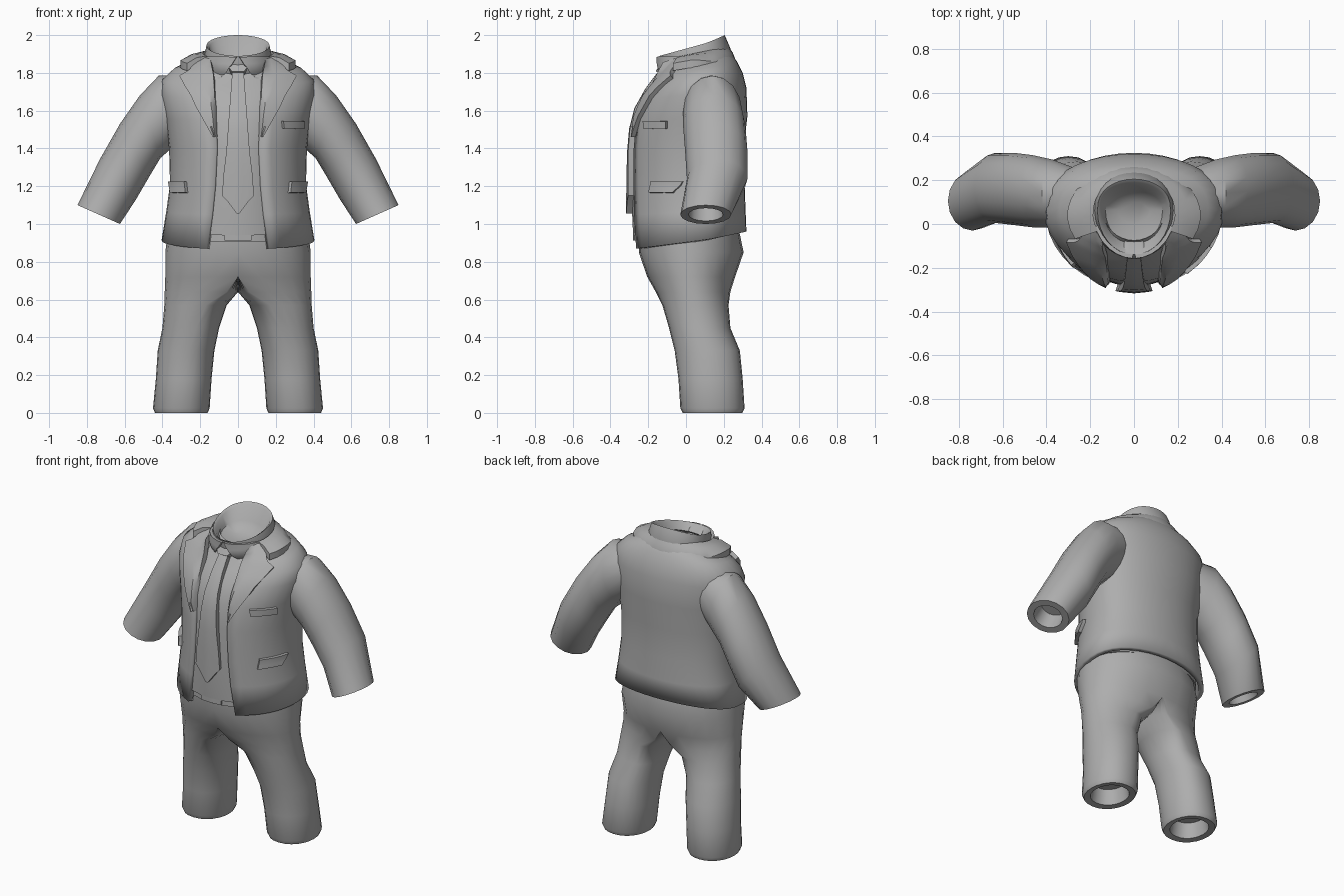
import bpy, bmesh, math
from mathutils import Vector
from mathutils.bvhtree import BVHTree

cube = bpy.data.objects.get("Cube")
if cube:
    bpy.data.objects.remove(cube, do_unlink=True)

GREY = (0.42, 0.42, 0.42, 1)
cloth = bpy.data.materials.new("grey cloth")
cloth.use_nodes = True
cloth.diffuse_color = GREY
shader = next(n for n in cloth.node_tree.nodes if n.type == 'BSDF_PRINCIPLED')
shader.inputs["Base Color"].default_value = GREY
shader.inputs["Roughness"].default_value = 0.8


def lerp(a, b, f):
    return a + (b - a) * f


def loft(name, rings, closed=False, caps="", mirror=True, thick=0):
    """Skin the left half through rings of points, then mirror it across x = 0."""
    bm = bmesh.new()
    rows = [[bm.verts.new(p) for p in ring] for ring in rings]
    count = len(rows[0])
    for low, high in zip(rows, rows[1:]):
        for i in range(count if closed else count - 1):
            j = (i + 1) % count
            bm.faces.new((low[i], low[j], high[j], high[i]))
    if "start" in caps:
        bm.faces.new(rows[0])
    if "end" in caps:
        bm.faces.new(rows[-1])
    if mirror:
        inner = [f for f in bm.faces if all(abs(v.co.x) < 1e-4 for v in f.verts)]
        bmesh.ops.delete(bm, geom=inner, context='FACES')
    bmesh.ops.remove_doubles(bm, verts=bm.verts, dist=1e-5)
    bmesh.ops.recalc_face_normals(bm, faces=bm.faces)
    # make open shells face outward
    middle = sum((v.co for v in bm.verts), Vector()) / len(bm.verts)
    if not closed:
        middle.x = 0
        facing = sum(f.normal.dot(f.calc_center_median() - middle) * f.calc_area() for f in bm.faces)
        if facing < 0:
            bmesh.ops.reverse_faces(bm, faces=bm.faces)
    bm.normal_update()
    tree = BVHTree.FromBMesh(bm)
    mesh = bpy.data.meshes.new(name)
    bm.to_mesh(mesh)
    bm.free()
    mesh.materials.append(cloth)
    obj = bpy.data.objects.new(name, mesh)
    bpy.context.collection.objects.link(obj)
    bpy.ops.object.select_all(action='DESELECT')
    obj.select_set(True)
    bpy.context.view_layer.objects.active = obj
    bpy.ops.object.shade_smooth_by_angle(angle=math.radians(42))
    if mirror:
        mod = obj.modifiers.new("mirror", 'MIRROR')
        mod.use_clip = True
    if thick:
        mod = obj.modifiers.new("thickness", 'SOLIDIFY')
        mod.thickness = thick
        mod.offset = -1
    return tree


def body_ring(zf, zb, rx, yf, yb, gap=0, steps=16, yc=0.06):
    """Half a body section, from the front edge round to the middle of the back."""
    start = math.asin(gap / rx)
    points = []
    for i in range(steps + 1):
        t = lerp(start, math.pi, i / steps)
        c = math.cos(t)
        y = yc - (yc - yf) * c if c > 0 else yc + (yb - yc) * abs(c) ** 0.8
        points.append((rx * math.sin(t), y, lerp(zf, zb, (1 - c) / 2)))
    return points


def plate(name, target, outline, thick=0.02, mirror=True, cols=5, sub=3):
    """A cloth panel lying on the target; outline rows are (z, x from, x to)."""
    rows = []
    for a, b in zip(outline, outline[1:]):
        rows += [[lerp(p, q, k / sub) for p, q in zip(a, b)] for k in range(sub)]
    rows.append(outline[-1])
    rings = []
    for z, xa, xb in rows:
        front, back = [], []
        for i in range(cols + 1):
            x = lerp(xa, xb, i / cols)
            ray_x = max(x, 0.003)
            hit, normal, _, _ = target.ray_cast(Vector((ray_x, -1, z)), Vector((0, 1, 0)))
            if hit is None or hit.y > 0.1:
                hit, normal, _, _ = target.find_nearest(Vector((ray_x, -0.15, z)))
            if normal.y > 0:
                normal = -normal
            p = Vector((x, hit.y, z))
            shift = Vector((0 if x < 0.004 else normal.x, normal.y, normal.z))
            front.append(p + shift * thick)
            back.append(p - shift * 0.01)
        rings.append(front + back[::-1])
    return loft(name, rings, closed=True, caps="start end", mirror=mirror)


# Jacket, open at the front: z front, z back, half width, y front, y back, gap
JACKET = [
    (.865, .96, .405, -.295, .32, .165),
    (1.05, 1.08, .38, -.30, .315, .14),
    (1.2, 1.22, .36, -.30, .31, .125),
    (1.4, 1.4, .365, -.295, .305, .115),
    (1.55, 1.57, .385, -.28, .325, .12),
    (1.66, 1.72, .41, -.235, .32, .13),
    (1.73, 1.80, .40, -.18, .30, .135),
    (1.78, 1.86, .34, -.14, .27, .14),
    (1.83, 1.90, .24, -.11, .24, .14),
    (1.86, 1.92, .17, -.09, .2, .13),
]
jacket = loft("jacket", [body_ring(*r) for r in JACKET], thick=0.03)

# Shirt, a slightly smaller closed body
shirt = loft("shirt", [body_ring(max(zf, .94), max(zb, .97), rx - .03, yf + .015, yb - .03)
                       for zf, zb, rx, yf, yb, _ in JACKET])

# Shirt collar band with a hollow neck
NECK = [
    (1.78, 1.88, .18, -.11, .23),
    (1.82, 1.93, .182, -.14, .235),
    (1.89, 2.0, .167, -.14, .205),
    (1.88, 1.99, .152, -.125, .19),
    (1.84, 1.90, .13, -.09, .15),
    (1.83, 1.85, .07, 0, .1),
]
neck = loft("neck_band", [body_ring(*r) for r in NECK], caps="end")
plate("shirt_collar", neck, [(1.78, .085, .10), (1.83, .04, .145), (1.885, .005, .165)], 0.018)

# Necktie and knot
plate("tie", shirt, [(1.055, 0, .004), (1.15, 0, .075), (1.5, 0, .05), (1.8, 0, .028)], 0.032)
plate("tie_knot", shirt, [(1.785, 0, .03), (1.81, 0, .05), (1.865, 0, .04)], 0.045)

# Lapels and pocket flaps
plate("lapel", jacket, [(1.46, .11, .125), (1.62, .115, .215), (1.77, .125, .30),
                        (1.80, .13, .25), (1.86, .14, .2)], 0.024)
plate("hip_pocket_flap", jacket, [(1.165, .265, .343), (1.225, .272, .352)])
plate("breast_pocket", jacket, [(1.505, .235, .335), (1.545, .23, .338)], mirror=False)

# Folded jacket collar round the back of the neck
collar = []
for i in range(11):
    t = math.radians(lerp(62, 180, i / 10))
    s, c = math.sin(t), math.cos(t)
    top = Vector((.187 * s, .05 - .175 * c, 1.905 - .035 * c))
    rim = Vector((.305 * s, .04 - .23 * c, 1.87 + .04 * min(-c, 0) - .02 * max(-c, 0)))
    mid = top.lerp(rim, 0.5) + Vector((0, 0, .012))
    drop = Vector((0, 0, -.04))
    collar.append([top, mid, rim, rim + drop, top + drop])
loft("jacket_collar", collar, closed=True, caps="start")

# Sleeves: inner x, z, outer x, z, y centre, y radius
SLEEVE = [
    (.25, 1.5, .26, 1.79, .13, .12),
    (.33, 1.42, .42, 1.785, .14, .155),
    (.41, 1.35, .52, 1.68, .15, .165),
    (.47, 1.25, .625, 1.53, .16, .165),
    (.54, 1.13, .73, 1.345, .165, .16),
    (.625, 1.0, .85, 1.1, .105, .135),
]


def sleeve_ring(xi, zi, xo, zo, yc, ry, size=1, push=0):
    ring = []
    for i in range(16):
        t = math.tau * i / 16
        f = 0.5 + 0.5 * size * math.cos(t)
        ring.append((lerp(xi, xo, f) - push * 0.5, yc + ry * size * math.sin(t),
                     lerp(zi, zo, f) + push))
    return ring


sleeve = [sleeve_ring(*r) for r in SLEEVE]
sleeve += [sleeve_ring(*SLEEVE[-1], size=.68), sleeve_ring(*SLEEVE[-1], size=.6, push=.09)]
loft("sleeve", sleeve, closed=True, caps="start end")

# Trousers: z, inner x, centre x, outer x, y front, y back
TROUSERS = [
    (.97, 0, 0, .37, -.25, .28),
    (.85, 0, 0, .385, -.25, .305),
    (.72, 0, 0, .385, -.205, .26),
    (.64, 0, .06, .388, -.16, .235),
    (.57, .06, .17, .39, -.125, .225),
    (.45, .1, .22, .4, -.09, .235),
    (.33, .125, .26, .425, -.06, .285),
    (.18, .14, .28, .435, -.04, .3),
    (.025, .15, .3, .45, -.03, .31),
]


def leg_ring(z, xi, xc, xo, yf, yb, size=1):
    ring = []
    for i in range(24):
        t = math.tau * i / 24
        c, s = math.cos(t), math.sin(t)
        c = math.copysign(abs(c) ** 0.9, c) if abs(c) > 1e-6 else 0
        reach = xo - xc if c > 0 else xc - xi
        ring.append((xc + reach * c * size, (yf + yb) / 2 + (yb - yf) / 2 * s * size, z))
    return ring


legs = [leg_ring(*r) for r in TROUSERS]
hem = TROUSERS[-1][1:]
legs += [leg_ring(0, *hem, size=.93), leg_ring(.005, *hem, size=.7), leg_ring(.1, *hem, size=.62)]
loft("trousers", legs, closed=True, caps="end")

# Belt and buckle
belt = loft("belt", [body_ring(*r) for r in [
    (.905, .95, .34, -.25, .26), (.905, .95, .36, -.268, .28),
    (.962, .99, .36, -.268, .28), (.962, .99, .34, -.25, .26)]])
plate("belt_buckle", belt, [(.912, 0, .07), (.956, 0, .07)], 0.012)
